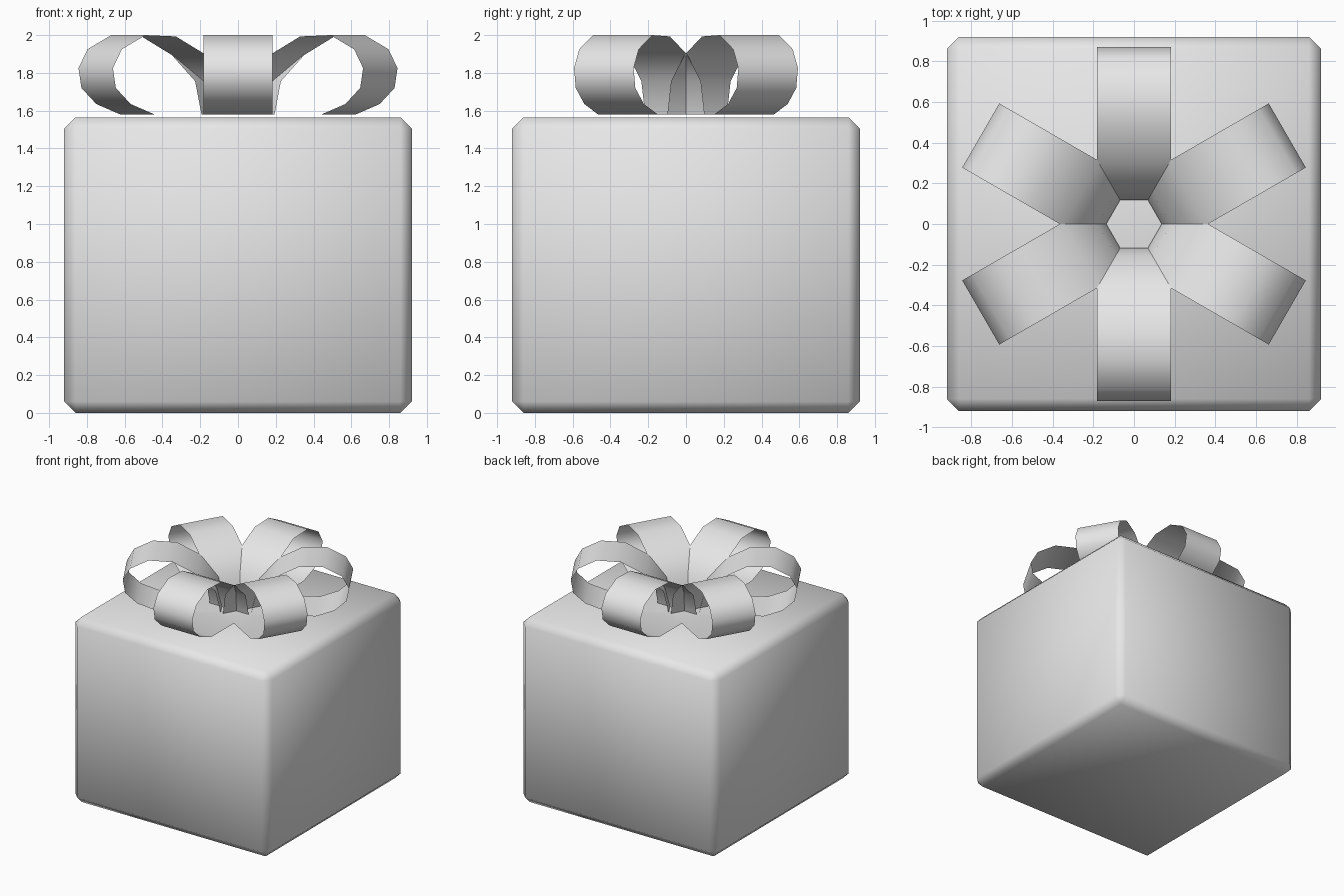
import bpy, bmesh, math
from mathutils import Matrix

if "Cube" in bpy.data.objects:
    bpy.data.objects.remove(bpy.data.objects["Cube"])

paper = bpy.data.materials.new("light_grey")
paper.diffuse_color = (0.8, 0.8, 0.8, 1)
paper.use_nodes = True
paper.node_tree.nodes["Principled BSDF"].inputs["Base Color"].default_value = paper.diffuse_color


def add_object(name, bm, angle):
    mesh = bpy.data.meshes.new(name)
    bm.to_mesh(mesh)
    bm.free()
    mesh.materials.append(paper)
    ob = bpy.data.objects.new(name, mesh)
    bpy.context.collection.objects.link(ob)
    bpy.ops.object.select_all(action='DESELECT')
    ob.select_set(True)
    bpy.context.view_layer.objects.active = ob
    bpy.ops.object.shade_smooth_by_angle(angle=math.radians(angle))
    return ob


# Gift box: a chamfered block, softly shaded over its edges
W, H, CHAMFER = 1.84, 1.565, 0.06
bm = bmesh.new()
bmesh.ops.create_cube(bm, size=1, matrix=Matrix.Translation((0, 0, H / 2)) @ Matrix.Diagonal((W, W, H, 1)))
bmesh.ops.bevel(bm, geom=bm.edges[:], offset=CHAMFER, segments=1, affect='EDGES')
add_object("gift_box", bm, 180)

# Bow loop profile (distance from centre, height), closed along the bottom
PROFILE = [(0.118, 1.58), (0.157, 1.756), (0.30, 1.895), (0.485, 1.993),
           (0.67, 2.0), (0.815, 1.925), (0.87, 1.825), (0.852, 1.72),
           (0.761, 1.635), (0.615, 1.58)]
HALF = 0.182

# Six thin ribbon loops around the centre
for i in range(6):
    turn = Matrix.Rotation(math.radians(30 + 60 * i), 4, 'Z')
    bm = bmesh.new()
    rows = [[bm.verts.new((r, s, z)) for s in (-HALF, HALF)] for r, z in PROFILE]
    for a, b in zip(rows, rows[1:] + rows[:1]):
        bm.faces.new((a[0], a[1], b[1], b[0]))
    bm.transform(turn)
    add_object(f"bow_loop_{i + 1}", bm, 60)
